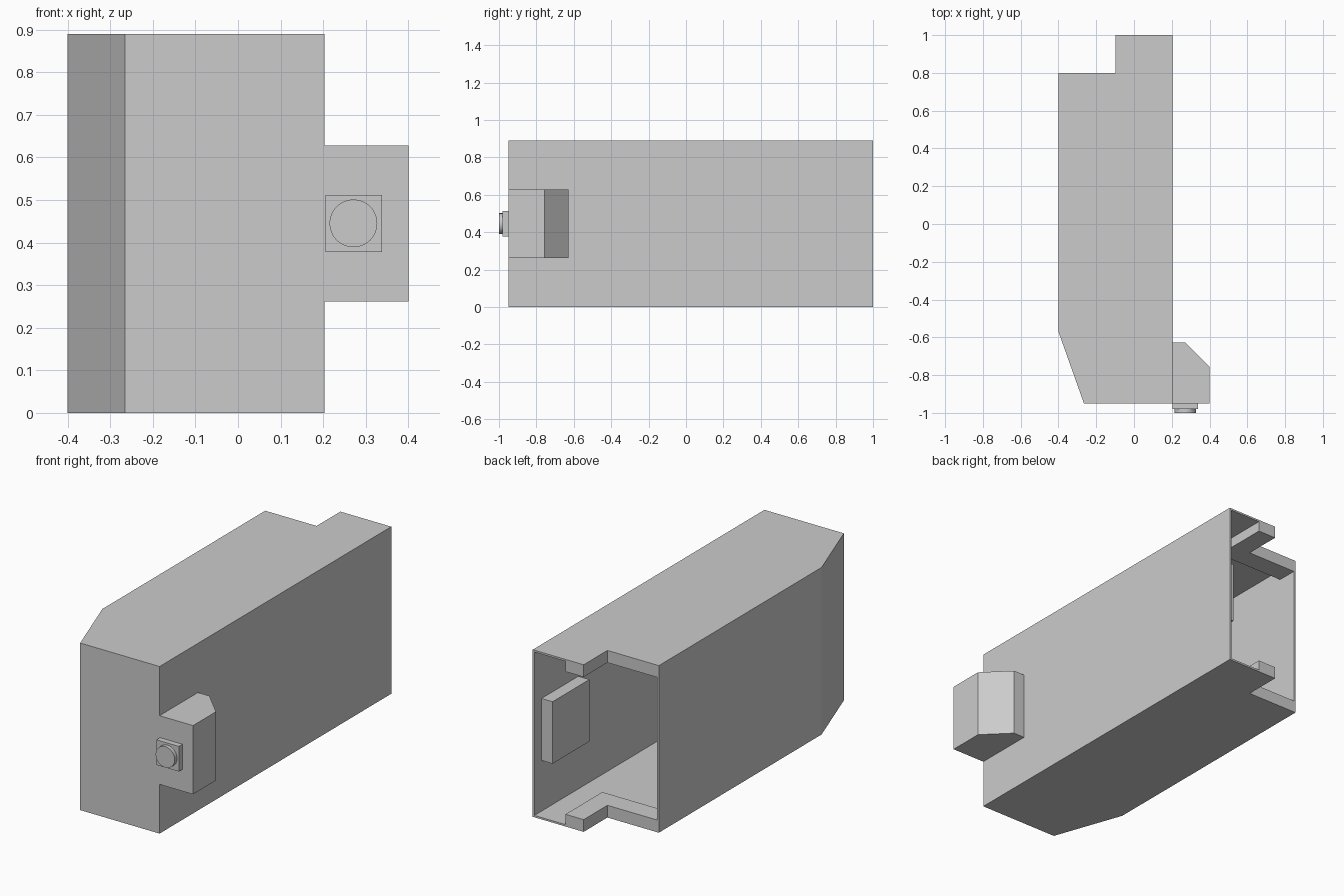
import bpy, bmesh, math

if "Cube" in bpy.data.objects:
    bpy.data.objects.remove(bpy.data.objects["Cube"])

H = 0.89   # housing height
T = 0.01   # wall thickness


def prism(name, outline, z0, z1):
    """Extrude an xy outline from z0 to z1."""
    bm = bmesh.new()
    face = bm.faces.new([bm.verts.new((x, y, z0)) for x, y in outline])
    ext = bmesh.ops.extrude_face_region(bm, geom=[face])
    verts = [g for g in ext["geom"] if isinstance(g, bmesh.types.BMVert)]
    bmesh.ops.translate(bm, verts=verts, vec=(0, 0, z1 - z0))
    bmesh.ops.recalc_face_normals(bm, faces=bm.faces)
    mesh = bpy.data.meshes.new(name)
    bm.to_mesh(mesh)
    bm.free()
    obj = bpy.data.objects.new(name, mesh)
    bpy.context.collection.objects.link(obj)
    return obj


def box(name, x0, x1, y0, y1, z0, z1):
    return prism(name, [(x0, y0), (x1, y0), (x1, y1), (x0, y1)], z0, z1)


# Hollow housing: chamfered front corner, stepped open back
housing = prism("housing", [(-0.4, -0.57), (-0.265, -0.95), (0.203, -0.95), (0.203, 1.0),
                            (-0.097, 1.0), (-0.097, 0.8), (-0.4, 0.8)], 0, H)
cavity = prism("cavity_cutter", [(-0.4 + T, -0.568), (-0.258, -0.95 + T), (0.203 - T, -0.95 + T),
                                 (0.203 - T, 1.1), (-0.4 + T, 1.1)], T, H - T)
cavity.hide_render = True
cut = housing.modifiers.new("hollow", "BOOLEAN")
cut.operation = "DIFFERENCE"
cut.solver = "EXACT"
cut.object = cavity
bpy.context.view_layer.objects.active = housing
housing.select_set(True)
bpy.ops.object.modifier_apply(modifier=cut.name)
bpy.data.objects.remove(cavity)

# Stiffening ribs along the stepped edge, on floor and ceiling
rib = [(-0.097, 1.0), (0.01, 1.0), (0.01, 0.69), (-0.4 + T, 0.69), (-0.4 + T, 0.8), (-0.097, 0.8)]
for name, z0, z1 in (("lower_rib", T, 0.065), ("upper_rib", H - 0.065, H - T)):
    prism(name, rib, z0, z1)

# Catch plate on the inside of the right wall
box("catch_plate", 0.128, 0.203 - T, 0.63, 0.94, 0.28, 0.61)

# Side lug with angled back corner
prism("side_lug", [(0.203, -0.95), (0.4, -0.95), (0.4, -0.757), (0.27, -0.627), (0.203, -0.627)],
      0.262, 0.628)

# Button base and round button on the lug front
box("button_base", 0.205, 0.338, -0.98, -0.95, 0.378, 0.512)
bpy.ops.mesh.primitive_cylinder_add(vertices=48, radius=0.056, depth=0.02,
                                    location=(0.271, -0.99, H / 2),
                                    rotation=(math.pi / 2, 0, 0))
button = bpy.context.object
button.name = "button"
bpy.ops.object.select_all(action="DESELECT")
button.select_set(True)
bpy.ops.object.shade_smooth_by_angle()
